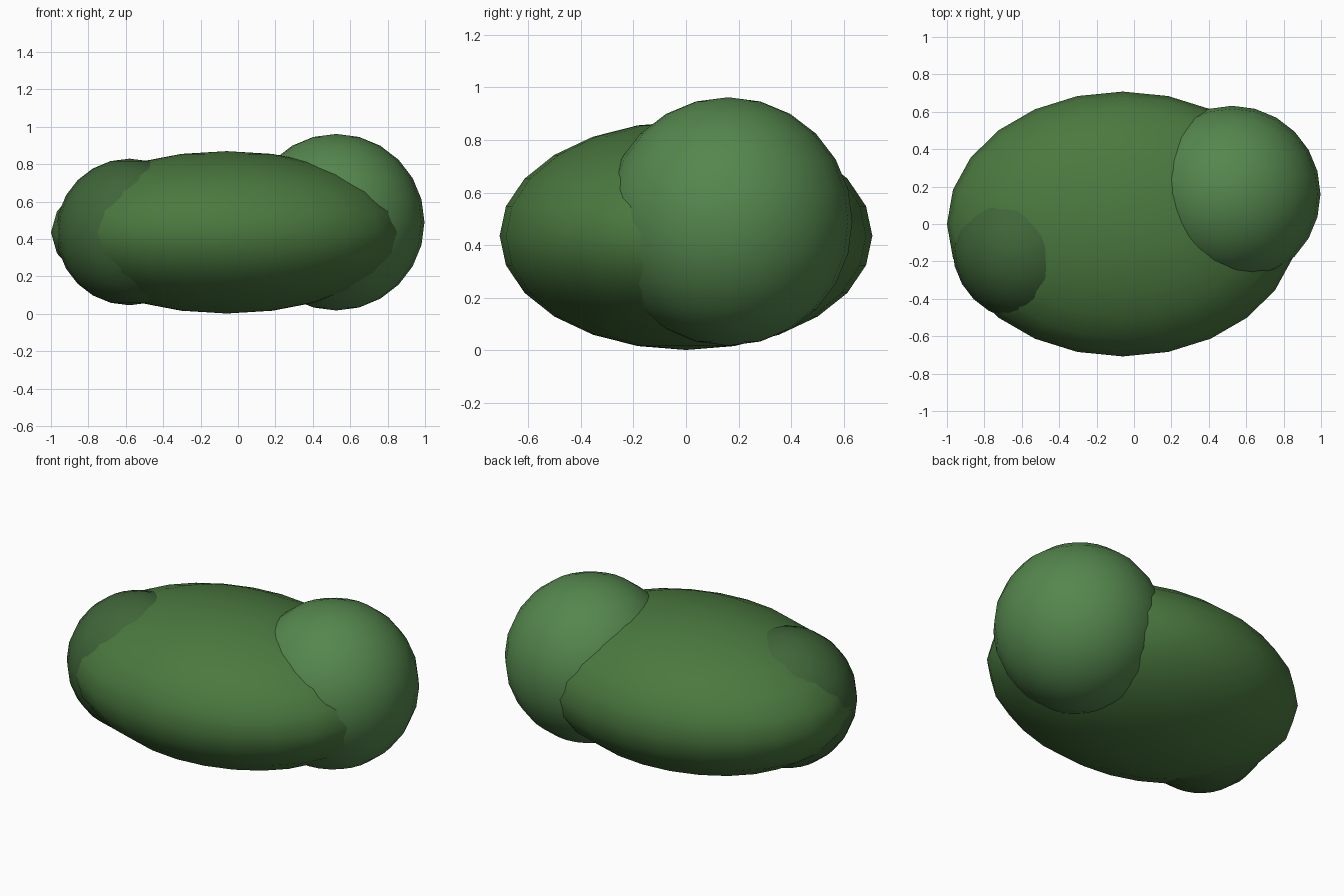
import bpy

if "Cube" in bpy.data.objects:
    bpy.data.objects.remove(bpy.data.objects["Cube"])


def lobe(name, centre, radii, color):
    """Smooth, leafy ellipsoid with 24 segments and 12 rings."""
    bpy.ops.mesh.primitive_uv_sphere_add(segments=24, ring_count=12, radius=1)
    ob = bpy.context.object
    ob.name = name
    for v in ob.data.vertices:
        v.co = [c + r * p for c, r, p in zip(centre, radii, v.co)]
    bpy.ops.object.shade_smooth()
    mat = bpy.data.materials.new(name + "_green")
    mat.diffuse_color = (*color, 1)
    mat.use_nodes = True
    mat.node_tree.nodes["Principled BSDF"].inputs["Base Color"].default_value = mat.diffuse_color
    ob.data.materials.append(mat)
    return ob


# Wide central mass of the bush
lobe("bush_body", (-0.06, 0, 0.436), (0.94, 0.708, 0.434), (0.07, 0.19, 0.05))
# Large lighter lobe on the right
lobe("bush_right_lobe", (0.525, 0.16, 0.49), (0.472, 0.472, 0.472), (0.09, 0.24, 0.075))
# Small darker lobe on the left
lobe("bush_left_lobe", (-0.58, -0.125, 0.438), (0.392, 0.392, 0.392), (0.05, 0.13, 0.04))
